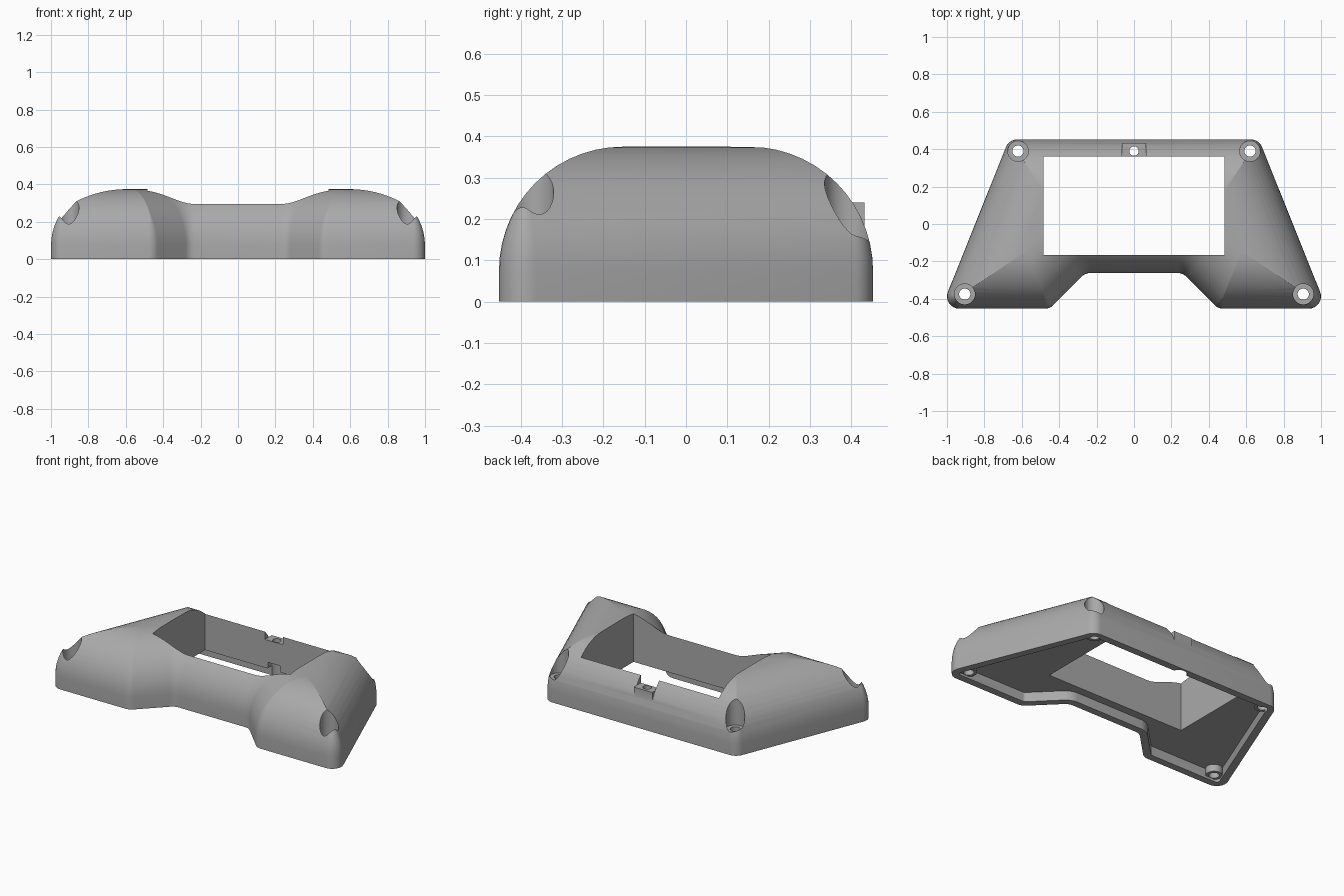
import bpy, math
from mathutils import Vector

if "Cube" in bpy.data.objects:
    bpy.data.objects.remove(bpy.data.objects["Cube"])

# One grey plastic
grey = bpy.data.materials.new("grey plastic")
grey.use_nodes = True
COLOR = (0.4, 0.4, 0.4, 1)
grey.diffuse_color = COLOR
grey.node_tree.nodes["Principled BSDF"].inputs["Base Color"].default_value = COLOR

HALF = [(0.26, -0.262), (0.45, -0.4525), (1.031, -0.4525), (0.668, 0.4525)]
OUTLINE = [Vector(p) for p in HALF + [(-x, y) for x, y in reversed(HALF)]]
CORNER = 0.065      # outline corner radius
ROUND = 0.30        # radius of the big top rounding
TOP = 0.375


def inset_outline(d, steps=8):
    """Outline moved inward by d, with rounded corners."""
    n = len(OUTLINE)
    ring = []
    for i, p in enumerate(OUTLINE):
        a = (p - OUTLINE[i - 1]).normalized()
        b = (OUTLINE[(i + 1) % n] - p).normalized()
        na, nb = Vector((-a.y, a.x)), Vector((-b.y, b.x))
        mitre = (na + nb) / (1 + na.dot(nb))
        convex = a.cross(b) > 0
        r = max(CORNER - d, 0.001) if convex else -(CORNER + d)
        centre = p + mitre * (d + r)
        start = math.atan2(-na.y, -na.x)
        turn = math.atan2(a.cross(b), a.dot(b))
        for k in range(steps + 1):
            t = start + turn * k / steps
            ring.append(centre + r * Vector((math.cos(t), math.sin(t))))
    return ring


def loft(name, levels):
    """Solid skinned through (inset, height) levels of the outline."""
    rings = [inset_outline(d) for d, z in levels]
    n = len(rings[0])
    verts = [(p.x, p.y, z) for ring, (d, z) in zip(rings, levels) for p in ring]
    faces = [tuple(reversed(range(n))), tuple(range(len(verts) - n, len(verts)))]
    for j in range(len(levels) - 1):
        for i in range(n):
            k = (i + 1) % n
            faces.append((j * n + i, j * n + k, (j + 1) * n + k, (j + 1) * n + i))
    mesh = bpy.data.meshes.new(name)
    mesh.from_pydata(verts, [], faces)
    mesh.materials.append(grey)
    obj = bpy.data.objects.new(name, mesh)
    bpy.context.collection.objects.link(obj)
    return obj


def box(name, lo, hi):
    lo, hi = Vector(lo), Vector(hi)
    bpy.ops.mesh.primitive_cube_add(size=1, location=(lo + hi) / 2)
    obj = bpy.context.object
    obj.name, obj.scale = name, hi - lo
    bpy.ops.object.transform_apply(location=False)
    obj.data.materials.append(grey)
    return obj


def cylinder(name, x, y, r, z0, z1):
    bpy.ops.mesh.primitive_cylinder_add(vertices=32, radius=r, depth=z1 - z0,
                                        location=(x, y, (z0 + z1) / 2))
    bpy.context.object.name = name
    bpy.context.object.data.materials.append(grey)
    return bpy.context.object


def combine(target, tool, operation):
    mod = target.modifiers.new(operation, "BOOLEAN")
    mod.operation, mod.object, mod.solver = operation, tool, "EXACT"
    bpy.context.view_layer.objects.active = target
    bpy.ops.object.modifier_apply(modifier=mod.name)
    bpy.data.objects.remove(tool)


# Domed shell
STEPS = 14
levels = [(0, 0)]
for i in range(STEPS + 1):
    t = math.pi / 2 * i / STEPS
    levels.append((ROUND * (1 - math.cos(t)), TOP - ROUND + ROUND * math.sin(t)))
shell = loft("shell", levels)

# Shallow pocket underneath
combine(shell, loft("pocket", [(0.045, -0.1), (0.045, 0.06)]), "DIFFERENCE")

# Display window
combine(shell, box("window", (-0.485, -0.165, -0.1), (0.485, 0.362, 0.6)), "DIFFERENCE")

# Rear tab: notch in the rim, small block and screw hole
combine(shell, box("notch", (-0.065, 0.3, 0.24), (0.065, 0.432, 0.6)), "DIFFERENCE")
combine(shell, box("tab", (-0.065, 0.362, 0.14), (0.065, 0.432, 0.24)), "UNION")
combine(shell, cylinder("tab_hole", 0, 0.39, 0.025, -0.1, 0.5), "DIFFERENCE")
combine(shell, cylinder("tab_recess", 0, 0.39, 0.05, -0.1, 0.1), "DIFFERENCE")

# Corner screws: boss below, counterbore above, hole through
for side in (-1, 1):
    for x, y in ((0.62, 0.39), (0.905, -0.375)):
        x *= side
        combine(shell, cylinder("boss", x, y, 0.048, 0.015, 0.1), "UNION")
        combine(shell, cylinder("counterbore", x, y, 0.055, 0.14, 0.5), "DIFFERENCE")
        combine(shell, cylinder("screw_hole", x, y, 0.03, -0.1, 0.5), "DIFFERENCE")

bpy.ops.object.select_all(action="DESELECT")
shell.select_set(True)
bpy.context.view_layer.objects.active = shell
bpy.ops.object.shade_smooth_by_angle(angle=math.radians(30))
